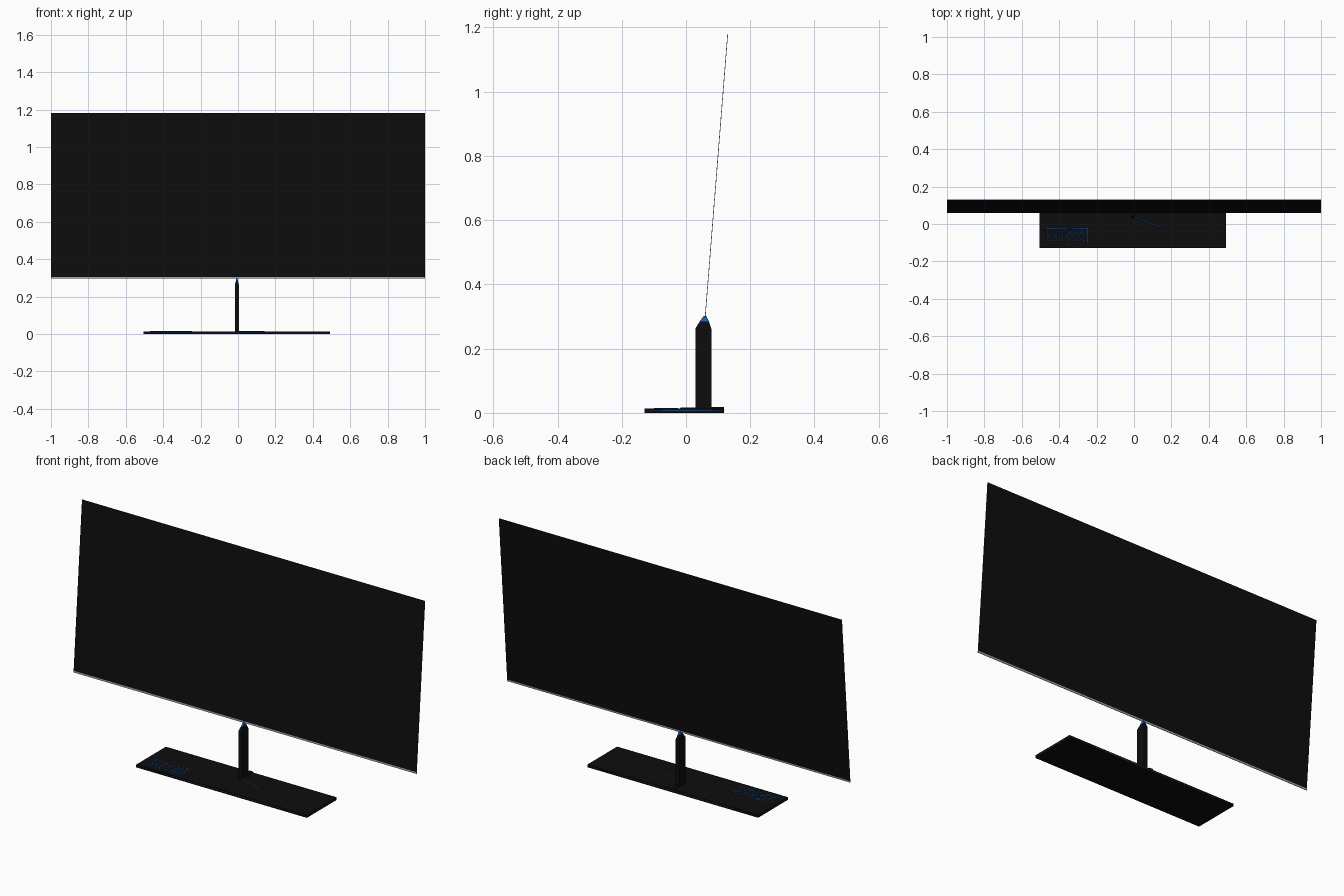
import bpy, bmesh, math
from mathutils import Matrix, Vector

if "Cube" in bpy.data.objects:
    bpy.data.objects.remove(bpy.data.objects["Cube"])


def material(name, color):
    m = bpy.data.materials.new(name)
    m.diffuse_color = color
    m.use_nodes = True
    m.node_tree.nodes["Principled BSDF"].inputs["Base Color"].default_value = m.diffuse_color
    return m


BLACK = material("black", (0.004, 0.004, 0.004, 1))
BLUE = material("blue", (0.01, 0.12, 0.5, 1))
GREY = material("grey", (0.35, 0.35, 0.35, 1))


def finish(name, bm, mats):
    bmesh.ops.recalc_face_normals(bm, faces=bm.faces)
    me = bpy.data.meshes.new(name)
    bm.to_mesh(me)
    bm.free()
    for m in mats:
        me.materials.append(m)
    ob = bpy.data.objects.new(name, me)
    bpy.context.collection.objects.link(ob)
    return ob


def box_bm(lo, hi):
    lo, hi = Vector(lo), Vector(hi)
    bm = bmesh.new()
    size = hi - lo
    bmesh.ops.create_cube(bm, size=1, matrix=Matrix.Translation((lo + hi) / 2) @ Matrix.Diagonal((*size, 1)))
    return bm


def wires(name, paths, radius):
    """Thin blue lines; each path is (points, closed)."""
    cu = bpy.data.curves.new(name, 'CURVE')
    cu.dimensions = '3D'
    cu.bevel_depth = radius
    cu.bevel_resolution = 0
    cu.use_fill_caps = True
    for pts, closed in paths:
        sp = cu.splines.new('POLY')
        sp.points.add(len(pts) - 1)
        for p, co in zip(sp.points, pts):
            p.co = (*co, 1)
        sp.use_cyclic_u = closed
    cu.materials.append(BLUE)
    ob = bpy.data.objects.new(name, cu)
    bpy.context.collection.objects.link(ob)
    bpy.ops.object.select_all(action='DESELECT')
    ob.select_set(True)
    bpy.context.view_layer.objects.active = ob
    bpy.ops.object.convert(target='MESH')


def rect(x0, y0, x1, y1, z):
    return [(x0, y0, z), (x1, y0, z), (x1, y1, z), (x0, y1, z)]


CX = -0.006      # stand centre line
TOP = 0.014      # top of the base

# Base plate, with a blue trim line round its side
finish("base_plate", box_bm((CX - 0.498, -0.129, 0), (CX + 0.498, 0.119, TOP)), [BLACK])
wires("base_trim", [(rect(CX - 0.497, -0.128, CX + 0.497, 0.118, 0.008), True)], 0.002)

# Neck: upright box with a wedge top narrowing to the screen edge
bm = bmesh.new()
rings = []
for z, hx, y0, y1 in [(TOP - 0.002, 0.011, 0.029, 0.079), (0.262, 0.011, 0.029, 0.079),
                      (0.285, 0.005, 0.043, 0.071), (0.302, 0.004, 0.055, 0.063)]:
    rings.append([bm.verts.new(p) for p in rect(CX - hx, y0, CX + hx, y1, z)])
for a, b in zip(rings, rings[1:]):
    for i in range(4):
        j = (i + 1) % 4
        bm.faces.new((a[i], a[j], b[j], b[i]))
bm.faces.new(rings[0])
bm.faces.new(rings[-1])
for f in bm.faces:
    if f.calc_center_median().z > 0.292:
        f.material_index = 1
finish("neck", bm, [BLACK, BLUE])

# Neck foot running to the back of the base
finish("neck_foot", box_bm((CX - 0.011, 0.029, TOP - 0.002), (CX + 0.011, 0.119, 0.019)), [BLACK])

# Tilted thin screen: black panel with grey rim, grey strip below
tilt = -math.atan2(0.07, 0.88)
place = Matrix.Translation((0, 0.0595, 0.296)) @ Matrix.Rotation(tilt, 4, 'X')
bm = box_bm((-1, -0.001, 0.009), (1, 0.001, 0.887))
for f in bm.faces:
    f.normal_update()
    f.material_index = 0 if abs(f.normal.y) > 0.5 else 1
finish("screen_panel", bm, [BLACK, GREY]).matrix_world = place
finish("screen_bottom_strip", box_bm((-1, -0.0015, 0), (1, 0.0015, 0.009)), [GREY]).matrix_world = place

# Button pad on the base: outline and two rows of rings
pad = [(rect(-0.47, -0.099, -0.247, -0.025, TOP), True)]
for i in range(7):
    for y in (-0.045, -0.079):
        x = -0.454 + i * 0.0317
        pad.append(([(x + 0.011 * math.cos(k * math.tau / 12), y + 0.011 * math.sin(k * math.tau / 12), TOP)
                     for k in range(12)], True))
wires("button_pad", pad, 0.0014)

# Slanted indicator line on the base
wires("indicator_line", [([(0, 0.036, TOP), (0.14, -0.017, TOP)], False)], 0.0025)
